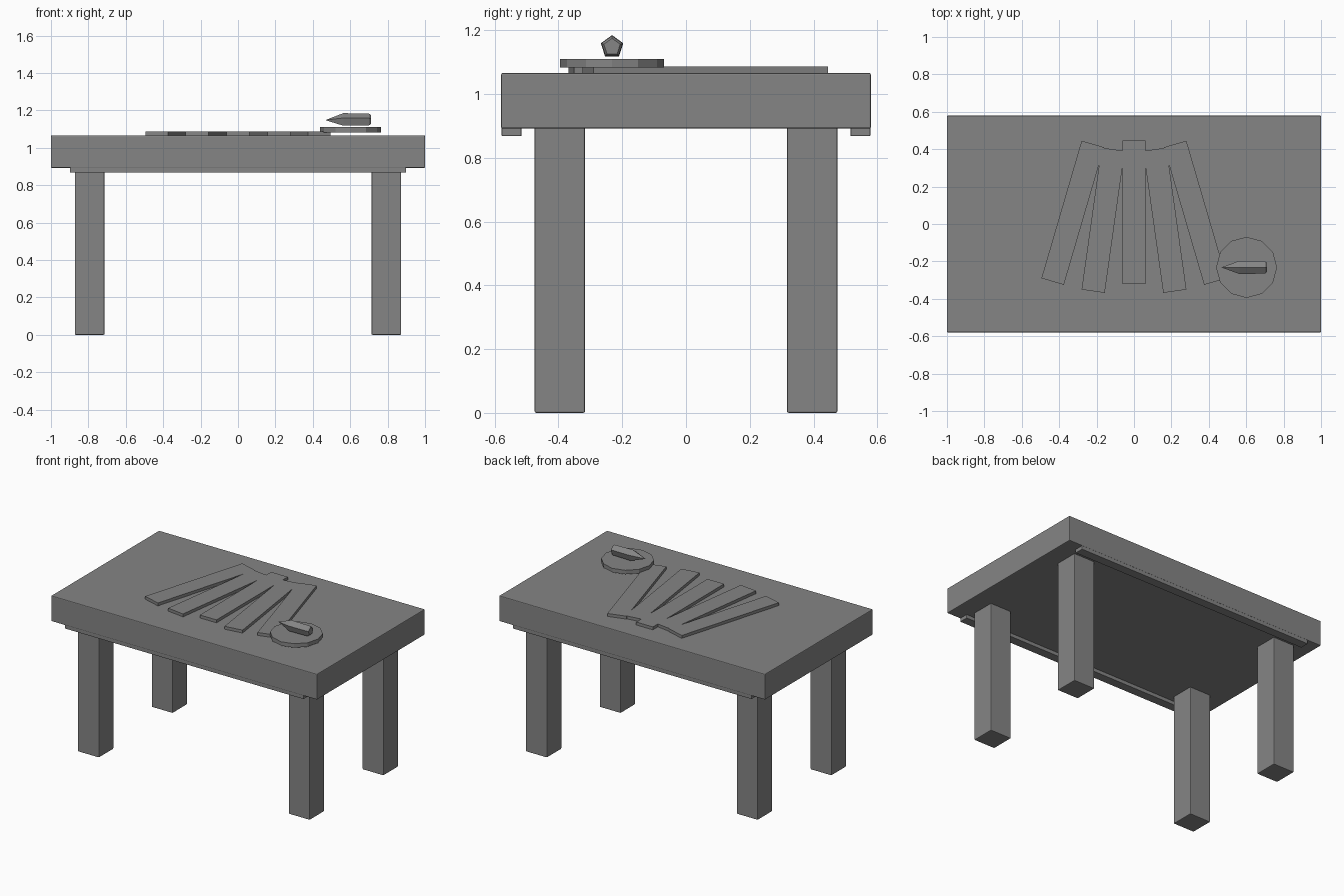
import bpy, bmesh, math
from mathutils import Matrix

if "Cube" in bpy.data.objects:
    bpy.data.objects.remove(bpy.data.objects["Cube"])

grey = bpy.data.materials.new("plain_grey")
grey.diffuse_color = (0.235, 0.235, 0.235, 1)
grey.use_nodes = True
grey.node_tree.nodes["Principled BSDF"].inputs["Base Color"].default_value = grey.diffuse_color


def finish(name, bm, loc=(0, 0, 0), angle=0, bevel=0):
    bmesh.ops.recalc_face_normals(bm, faces=bm.faces)
    mesh = bpy.data.meshes.new(name)
    bm.to_mesh(mesh)
    bm.free()
    mesh.materials.append(grey)
    ob = bpy.data.objects.new(name, mesh)
    ob.location = loc
    ob.rotation_euler.z = angle
    bpy.context.collection.objects.link(ob)
    if bevel:
        mod = ob.modifiers.new("edge_softening", 'BEVEL')
        mod.width = bevel
        mod.segments = 2
    return ob


def box(name, centre, size, angle=0, bevel=0):
    bm = bmesh.new()
    bmesh.ops.create_cube(bm, size=1, matrix=Matrix.Diagonal((*size, 1)))
    return finish(name, bm, centre, angle, bevel)


# Table top
box("table_top", (0, 0, 0.979), (2, 1.16, 0.174), bevel=0.005)

# Legs and under-edge rails
for sy, side in ((-1, "front"), (1, "back")):
    box(f"{side}_rail", (0, sy * 0.547, 0.885), (1.796, 0.062, 0.034), bevel=0.003)
    for sx, hand in ((-1, "left"), (1, "right")):
        box(f"{side}_{hand}_leg", (sx * 0.793, sy * 0.396, 0.449),
            (0.158, 0.158, 0.898), bevel=0.005)

# Fan of five flat slats lying on the table
slat = (0.125, 0.766, 0.020)
box("slat_centre", (0, 0.0625, 1.076), slat)
for s, hand in ((-1, "left"), (1, "right")):
    box(f"slat_inner_{hand}", (s * 0.165, 0.02, 1.076), slat, s * math.radians(8))
    box(f"slat_outer_{hand}", (s * 0.3275, 0.06, 1.076), slat, s * math.radians(16.3))

# Twelve-sided dish
bm = bmesh.new()
bmesh.ops.create_cone(bm, cap_ends=True, segments=12, radius1=0.163,
                      radius2=0.163, depth=0.027)
finish("dish", bm, (0.602, -0.232, 1.0965), math.pi / 12 * 0)

# Five-sided pointed stub, lofted along x with a chamfered tail
bm = bmesh.new()
rings = []
for x, r in ((0.563, 0.037), (0.700, 0.035), (0.710, 0.027)):
    rings.append([bm.verts.new((x, r * math.sin(a), r * math.cos(a)))
                  for a in (math.tau * i / 5 for i in range(5))])
tip = bm.verts.new((0.467, 0, 0))
for i in range(5):
    j = (i + 1) % 5
    bm.faces.new((tip, rings[0][i], rings[0][j]))
    for a, b in zip(rings, rings[1:]):
        bm.faces.new((a[i], a[j], b[j], b[i]))
bm.faces.new(rings[-1])
finish("pointed_stub", bm, (0, -0.232, 1.148))
